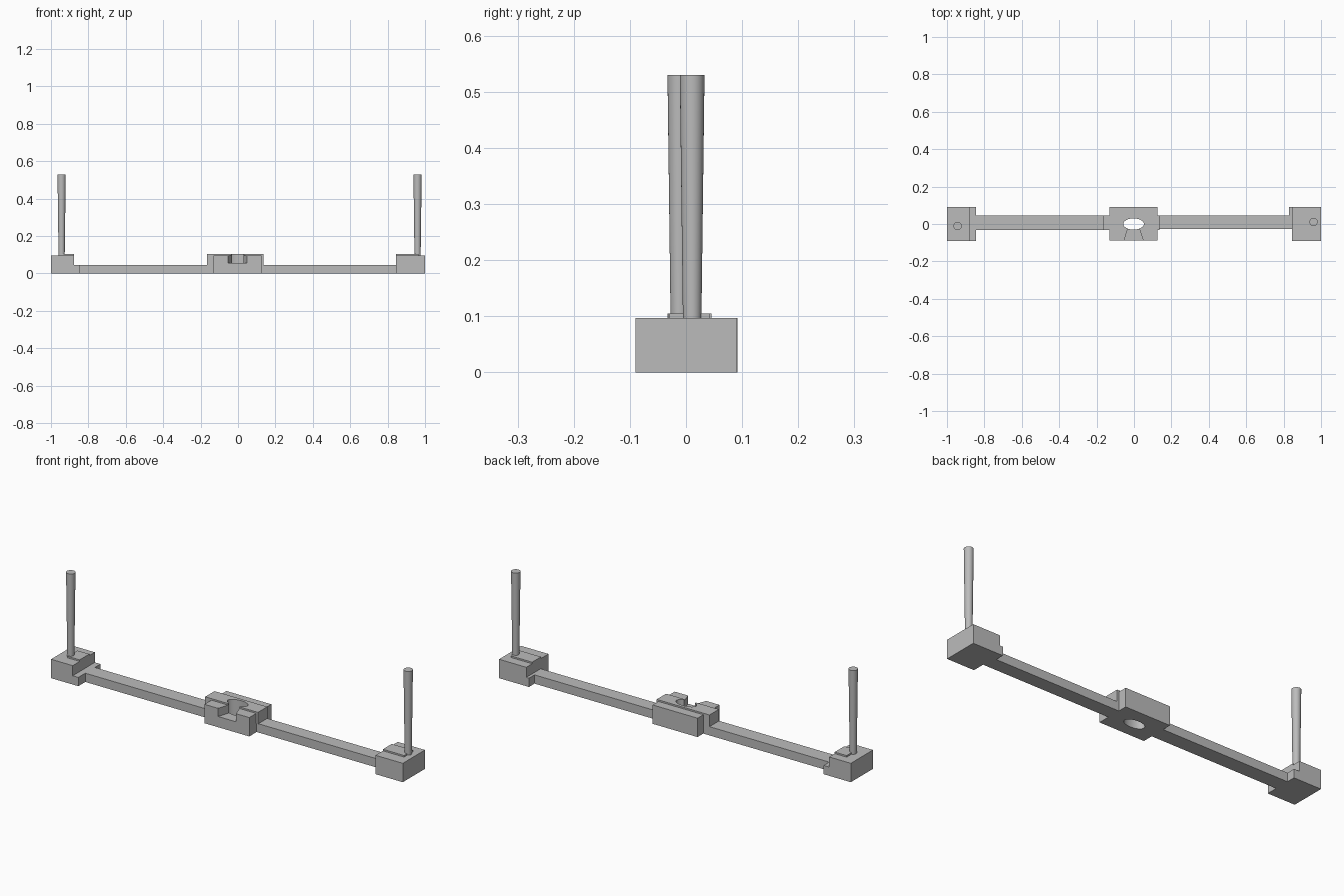
import bpy
import bmesh

if "Cube" in bpy.data.objects:
    bpy.data.objects.remove(bpy.data.objects["Cube"], do_unlink=True)

grey = bpy.data.materials.new("plain grey")
grey.use_nodes = True
grey.diffuse_color = (0.5, 0.5, 0.5, 1)
grey.node_tree.nodes["Principled BSDF"].inputs["Base Color"].default_value = (0.5, 0.5, 0.5, 1)


def make(name, bm):
    bmesh.ops.recalc_face_normals(bm, faces=bm.faces)
    mesh = bpy.data.meshes.new(name)
    bm.to_mesh(mesh)
    bm.free()
    mesh.materials.append(grey)
    obj = bpy.data.objects.new(name, mesh)
    bpy.context.collection.objects.link(obj)
    return obj


def prism(name, outline, z0, z1):
    """Extrude a plan outline between two heights."""
    bm = bmesh.new()
    face = bm.faces.new([bm.verts.new((x, y, z0)) for x, y in outline])
    ext = bmesh.ops.extrude_face_region(bm, geom=[face])
    top = [v for v in ext["geom"] if isinstance(v, bmesh.types.BMVert)]
    bmesh.ops.translate(bm, verts=top, vec=(0, 0, z1 - z0))
    return make(name, bm)


def box(name, x0, x1, y0, y1, z0, z1):
    return prism(name, [(x0, y0), (x1, y0), (x1, y1), (x0, y1)], z0, z1)


def cone(name, x, y, r_low, r_high, z0, z1):
    bm = bmesh.new()
    bmesh.ops.create_cone(bm, cap_ends=True, segments=48, radius1=r_low,
                          radius2=r_high, depth=z1 - z0)
    bmesh.ops.translate(bm, verts=bm.verts, vec=(x, y, (z0 + z1) / 2))
    return make(name, bm)


def select(obj):
    bpy.ops.object.select_all(action='DESELECT')
    obj.select_set(True)
    bpy.context.view_layer.objects.active = obj


def smooth(obj):
    select(obj)
    bpy.ops.object.shade_smooth_by_angle()


def cut(obj, cutters):
    select(obj)
    for c in cutters:
        mod = obj.modifiers.new("cut", 'BOOLEAN')
        mod.operation = 'DIFFERENCE'
        mod.solver = 'EXACT'
        mod.object = c
        bpy.ops.object.modifier_apply(modifier=mod.name)


BLOCK_TOP, PLATE_TOP, BAR_TOP = 0.097, 0.105, 0.045

# Long bars joining the middle to the ends
box("right_bar", -0.88, -0.13, -0.033, 0.045, 0, BAR_TOP)
box("left_bar", 0.125, 0.845, -0.027, 0.045, 0, BAR_TOP)

# End blocks with low ledges and raised plates
box("right_end_block", -1, -0.877, -0.09, 0.09, 0, BLOCK_TOP)
box("right_end_ledge", -0.877, -0.845, -0.09, 0.09, 0, BAR_TOP)
box("right_end_plate", -0.945, -0.877, -0.033, 0.045, BLOCK_TOP, PLATE_TOP)
box("left_end_block", 1, 0.845, -0.09, 0.09, 0, BLOCK_TOP)
box("left_end_ledge", 0.845, 0.83, 0.045, 0.09, 0, BAR_TOP)
box("left_end_plate", 0.845, 0.965, -0.03, 0.042, BLOCK_TOP, PLATE_TOP)

# Tapered upright pegs, wider at the top
for name, x, y in (("right_peg", -0.943, -0.011), ("left_peg", 0.96, 0.011)):
    smooth(cone(name, x, y, 0.0165, 0.022, BLOCK_TOP, 0.53))

# Middle block and its raised cross plate
body = box("middle_block", -0.13, 0.125, -0.087, 0.092, 0, BLOCK_TOP)
plate = box("middle_plate", -0.165, 0.135, -0.031, 0.045, BAR_TOP, PLATE_TOP)

# Oval through hole and flared front notch
hole = cone("hole_cutter", 0, 0, 1, 1, -0.1, 0.2)
for v in hole.data.vertices:
    v.co.x = v.co.x * 0.055 - 0.002
    v.co.y *= 0.03
notch = prism("notch_cutter", [(-0.057, -0.1), (0.053, -0.1), (0.024, -0.01), (-0.028, -0.01)],
              0.055, 0.2)
for obj in (body, plate):
    cut(obj, (hole, notch))
    smooth(obj)
for cutter in (hole, notch):
    bpy.data.objects.remove(cutter, do_unlink=True)
